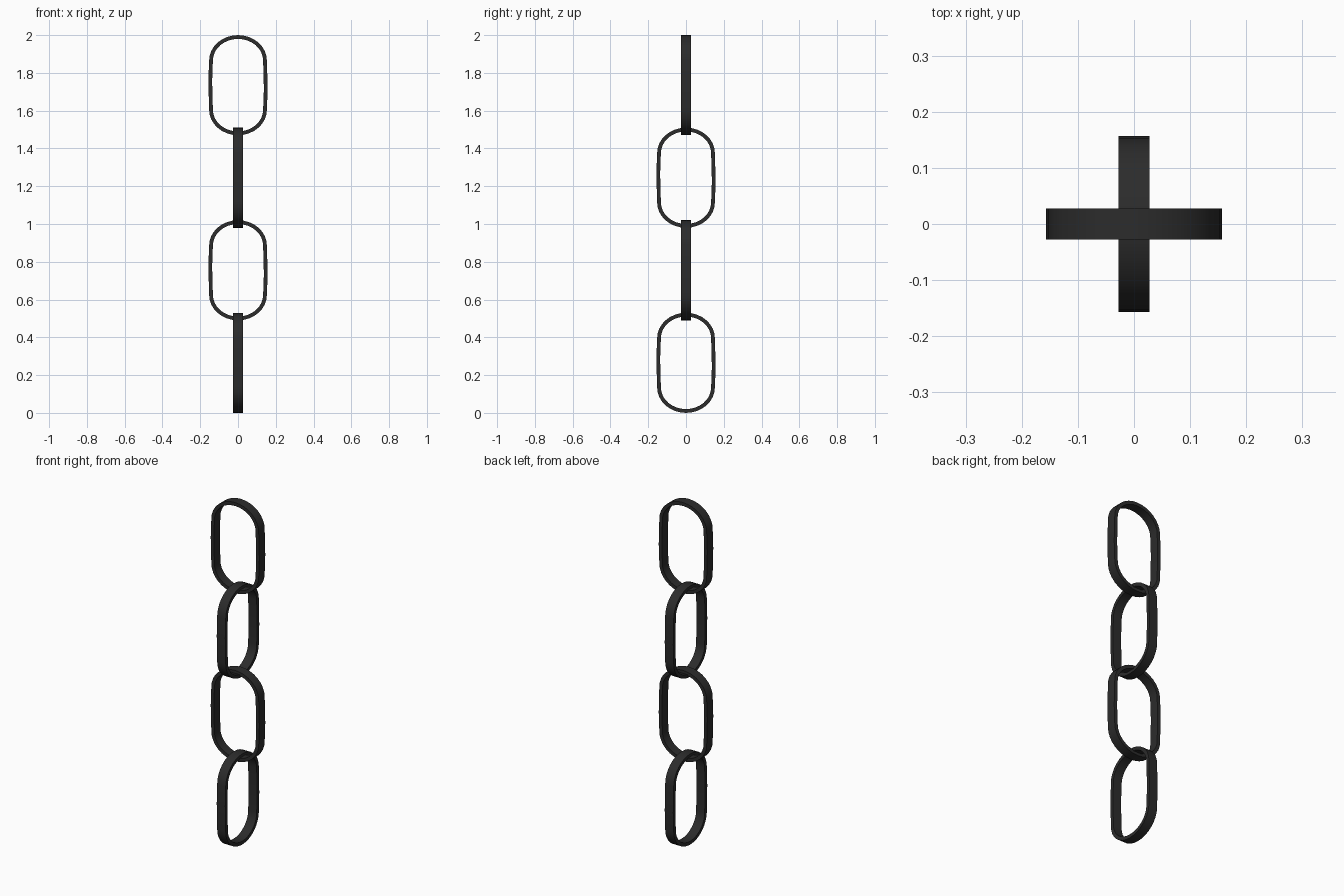
import bpy, math

if "Cube" in bpy.data.objects:
    bpy.data.objects.remove(bpy.data.objects["Cube"])

LINK_H, PITCH = 0.53, 0.49      # link height and spacing
HALF_STRAIGHT = 0.13            # half length of the straight sides
BAND_T, BAND_W = 0.02, 0.055    # band thickness and width
ARC = 16

mat = bpy.data.materials.new("dark_iron")
mat.diffuse_color = (0.025, 0.025, 0.025, 1)
mat.use_nodes = True
mat.node_tree.nodes["Principled BSDF"].inputs["Base Color"].default_value = mat.diffuse_color


def outline(inset):
    """Stadium outline whose sides swell slightly at the middle joint."""
    rx, rz = 0.153 - inset, LINK_H / 2 - HALF_STRAIGHT - inset
    top = [(rx * math.cos(math.pi * i / ARC),
            HALF_STRAIGHT + rz * math.sin(math.pi * i / ARC)) for i in range(ARC + 1)]
    bulge = 0.157 - inset
    joint = [(-bulge, 0.02), (-bulge, -0.02)]
    half = top + joint[:1]
    return half + [(-x, -z) for x, z in half]


def make_link(name, z, turned):
    rings = [(0, -1), (0, 1), (BAND_T, 1), (BAND_T, -1)]
    verts = []
    for inset, side in rings:
        verts += [(x, side * BAND_W / 2, pz) for x, pz in outline(inset)]
    n = len(verts) // 4
    faces = [(r * n + i, r * n + (i + 1) % n,
              (r + 1) % 4 * n + (i + 1) % n, (r + 1) % 4 * n + i)
             for r in range(4) for i in range(n)]
    mesh = bpy.data.meshes.new(name)
    mesh.from_pydata(verts, [], faces)
    mesh.materials.append(mat)
    ob = bpy.data.objects.new(name, mesh)
    bpy.context.collection.objects.link(ob)
    ob.location.z = z
    ob.rotation_euler.z = math.pi / 2 if turned else 0
    # smooth band with crisp rims
    bpy.ops.object.select_all(action='DESELECT')
    ob.select_set(True)
    bpy.context.view_layer.objects.active = ob
    bpy.ops.object.mode_set(mode='EDIT')
    bpy.ops.mesh.select_all(action='SELECT')
    bpy.ops.mesh.normals_make_consistent(inside=False)
    bpy.ops.object.mode_set(mode='OBJECT')
    bpy.ops.object.shade_smooth_by_angle(angle=math.radians(40))


# Four interlocked links, alternating by a quarter turn
for k in range(4):
    make_link(f"chain_link_{k + 1}", LINK_H / 2 + k * PITCH, k % 2 == 0)
